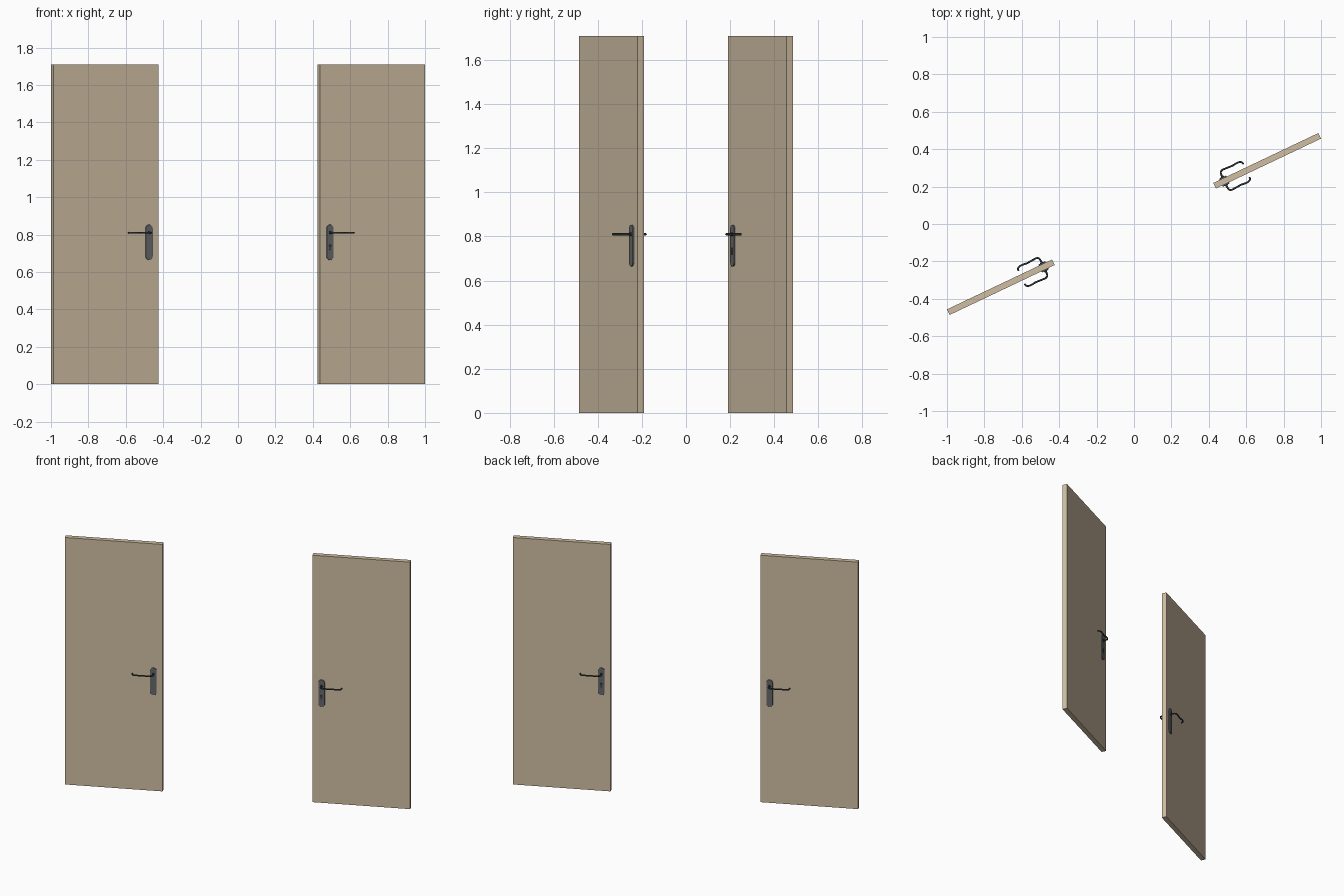
import bpy, bmesh, math
from mathutils import Matrix, Vector

if "Cube" in bpy.data.objects:
    bpy.data.objects.remove(bpy.data.objects["Cube"])

ANGLE = math.radians(25.4)
LEN, THICK, HEIGHT = 0.622, 0.033, 1.71
PIVOT_X, LEVER_Z = -0.253, 0.81


def material(name, rgb):
    m = bpy.data.materials.new(name)
    m.diffuse_color = (*rgb, 1)
    m.use_nodes = True
    m.node_tree.nodes["Principled BSDF"].inputs["Base Color"].default_value = m.diffuse_color
    return m


WOOD = material("tan_paint", (0.62, 0.51, 0.36))
STEEL = material("grey_metal", (0.13, 0.135, 0.14))
DARK = material("dark_metal", (0.04, 0.045, 0.05))


def add(name, data, mat, place):
    ob = bpy.data.objects.new(name, data)
    data.materials.append(mat)
    ob.matrix_world = place
    bpy.context.collection.objects.link(ob)
    return ob


def extruded(name, outline, y0, y1, mat, place):
    """Closed x/z outline pushed from y0 to y1."""
    bm = bmesh.new()
    face = bm.faces.new([bm.verts.new((x, y0, z)) for x, z in outline])
    ext = bmesh.ops.extrude_face_region(bm, geom=[face])
    moved = [v for v in ext["geom"] if isinstance(v, bmesh.types.BMVert)]
    bmesh.ops.translate(bm, verts=moved, vec=(0, y1 - y0, 0))
    bmesh.ops.recalc_face_normals(bm, faces=bm.faces)
    me = bpy.data.meshes.new(name)
    bm.to_mesh(me)
    bm.free()
    return add(name, me, mat, place)


def capsule(cx, z0, z1, r, n=12):
    top = [(cx + r * math.cos(math.pi * i / n), z1 - r + r * math.sin(math.pi * i / n)) for i in range(n + 1)]
    low = [(cx - r * math.cos(math.pi * i / n), z0 + r - r * math.sin(math.pi * i / n)) for i in range(n + 1)]
    return top + low


def circle(cx, cz, r, n=20):
    return [(cx + r * math.cos(2 * math.pi * i / n), cz + r * math.sin(2 * math.pi * i / n)) for i in range(n)]


def lever(name, side, place):
    # (distance along door from pivot, distance out from door centre)
    path = [(0, 0.018), (0, 0.042), (0.003, 0.052), (0.013, 0.058), (0.03, 0.0585),
            (0.07, 0.056), (0.108, 0.0585), (0.12, 0.056), (0.127, 0.05), (0.131, 0.038)]
    cu = bpy.data.curves.new(name, 'CURVE')
    cu.dimensions = '3D'
    cu.bevel_depth = 0.005
    cu.bevel_resolution = 2
    cu.resolution_u = 4
    cu.use_fill_caps = True
    sp = cu.splines.new('BEZIER')
    sp.bezier_points.add(len(path) - 1)
    for bp, (a, b) in zip(sp.bezier_points, path):
        bp.co = (PIVOT_X + a, side * b, LEVER_Z)
        bp.handle_left_type = bp.handle_right_type = 'AUTO'
    add(name, cu, DARK, place)


def door(tag, place, keyed):
    # slab
    h = LEN / 2
    extruded(tag + "_door_slab", [(-h, 0), (h, 0), (h, HEIGHT), (-h, HEIGHT)],
             -THICK / 2, THICK / 2, WOOD, place)
    for side, face in ((-1, "front"), (1, "back")):
        name = f"{tag}_{face}"
        y = side * THICK / 2
        # backplate with softened rim
        plate = extruded(name + "_backplate", capsule(PIVOT_X, 0.664, 0.853, 0.0205),
                         y - side * 0.001, y + side * 0.007, STEEL, place)
        bev = plate.modifiers.new("rim", 'BEVEL')
        bev.width, bev.segments = 0.002, 2
        # collar and lever
        extruded(name + "_collar", circle(PIVOT_X, LEVER_Z, 0.009), y, y + side * 0.011, DARK, place)
        lever(name + "_lever", side, place)
        # lock cylinder: round plug over a narrow slot body
        if keyed:
            extruded(name + "_lock_plug", circle(PIVOT_X, 0.741, 0.008), y, y + side * 0.009, DARK, place)
            extruded(name + "_lock_body", capsule(PIVOT_X, 0.717, 0.741, 0.0045, 8),
                     y, y + side * 0.0085, DARK, place)


right = Matrix.Translation(Vector((0.712, 0.338, 0))) @ Matrix.Rotation(ANGLE, 4, 'Z')
door("right", right, True)
door("left", Matrix.Rotation(math.pi, 4, 'Z') @ right, False)
